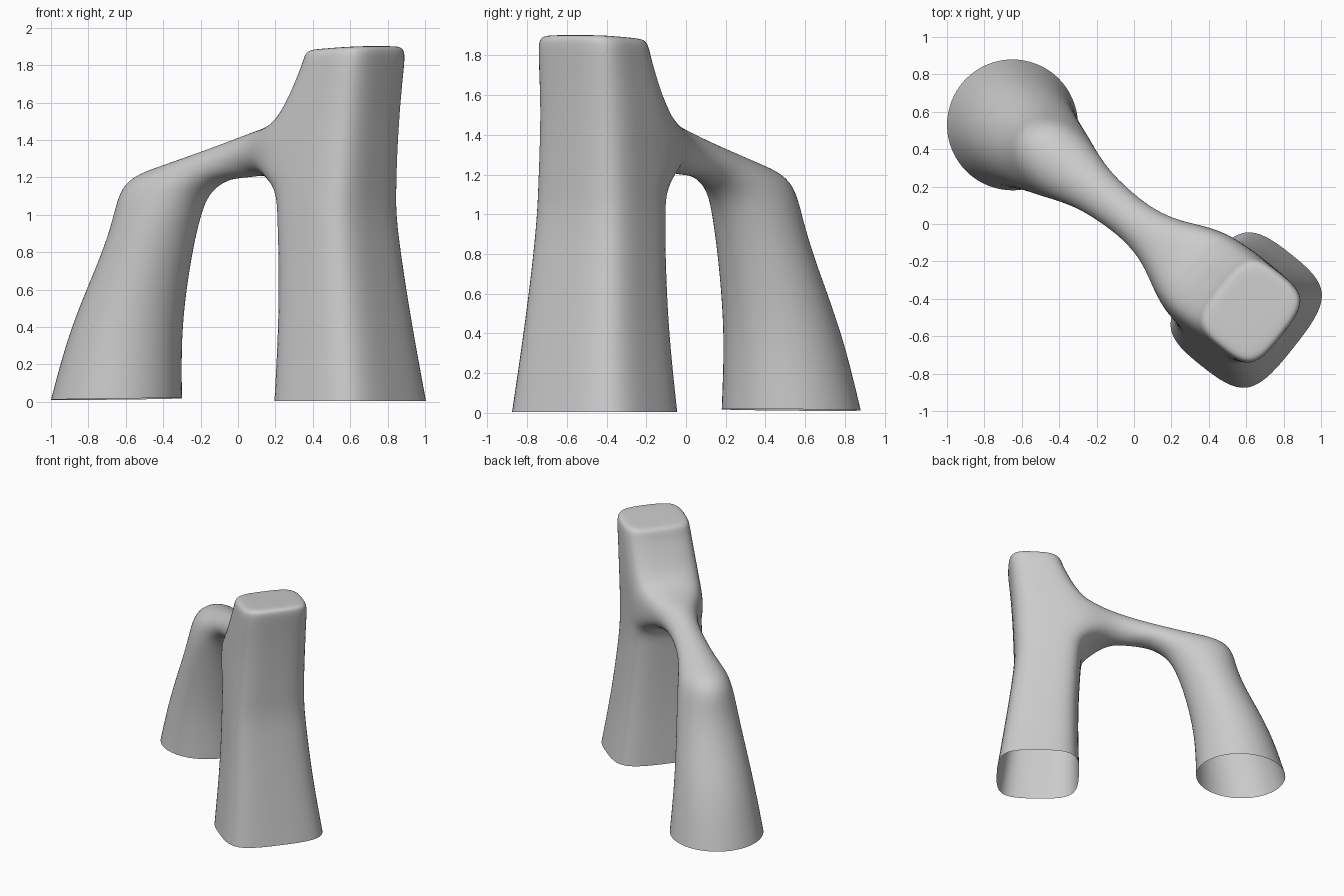
import bpy, bmesh
from mathutils import Vector

if "Cube" in bpy.data.objects:
    bpy.data.objects.remove(bpy.data.objects["Cube"])

# Plan frame: S runs from the tower towards the leg, N lies across it
O = Vector((0.60, -0.46, 0))
S = Vector((-0.784, 0.621, 0))
N = Vector((0.621, 0.784, 0))
UP = Vector((0, 0, 1))

bm = bmesh.new()


def ring(outer, inner, half, side, corner, shift=0.0):
    """Eight cage points around a section spanning outer to inner (s, z)."""
    c = [(outer[i] + inner[i]) / 2 for i in (0, 1)]
    h = [(outer[i] - inner[i]) / 2 for i in (0, 1)]
    unit = [(side, 0), (corner, corner), (0, side), (-corner, corner),
            (-side, 0), (-corner, -corner), (0, -side), (corner, -corner)]
    return [bm.verts.new(O + S * (c[0] + h[0] * u) + N * (half * v + shift)
                         + UP * (c[1] + h[1] * u)) for u, v in unit]


def loft(a, b, skip=()):
    for i in range(8):
        if i not in skip:
            j = (i + 1) % 8
            bm.faces.new((a[i], a[j], b[j], b[i]))


# Tower: z, near side, far side, half width, sideways shift
tower_rows = [(0.005, 0.325, -0.325, 0.385, 0.0),
              (0.40, 0.315, -0.265, 0.335, -0.01),
              (0.75, 0.325, -0.215, 0.305, -0.015),
              (1.00, 0.34, -0.185, 0.29, -0.02),
              (1.15, 0.355, -0.19, 0.285, -0.015),
              (1.30, 0.37, -0.195, 0.28, -0.01),
              (1.50, 0.37, -0.205, 0.275, 0.0),
              (1.70, 0.255, -0.22, 0.265, 0.005),
              (1.83, 0.20, -0.235, 0.26, 0.01),
              (1.895, 0.185, -0.235, 0.25, 0.01),
              (1.90, 0.12, -0.18, 0.18, 0.01)]
tower = []
for z, near, far, half, shift in tower_rows:
    dip = 0.015 if z > 1.8 else 0
    tower.append(ring((near, z - dip), (far, z + dip / 3), half, 1.0, 0.98, shift))
for k in range(len(tower) - 1):
    loft(tower[k], tower[k + 1], skip=(0, 7) if k in (4, 5) else ())
bm.faces.new(tower[-1])

# Leg turning over into the bridge: outer (s, z), inner (s, z), half width
leg_rows = [((1.944, 0.01), (1.244, 0.02), 0.35),
            ((1.83, 0.40), (1.235, 0.40), 0.295),
            ((1.63, 0.78), (1.15, 0.78), 0.24),
            ((1.555, 1.00), (1.08, 0.98), 0.215),
            ((1.52, 1.19), (1.01, 1.10), 0.185),
            ((1.28, 1.26), (0.90, 1.17), 0.135),
            ((1.03, 1.33), (0.80, 1.195), 0.115),
            ((0.79, 1.40), (0.69, 1.20), 0.11),
            ((0.59, 1.46), (0.54, 1.22), 0.15)]
leg = [ring(*row, 1.108, 0.784) for row in leg_rows]
for a, b in zip(leg, leg[1:]):
    loft(a, b)

# Weld the bridge end to the opening in the tower
lo, mid, hi = tower[4:7]
loft(leg[-1], [hi[0], hi[1], mid[1], lo[1], lo[0], lo[7], mid[7], hi[7]])

loose = [v for v in bm.verts if not v.link_faces]
bmesh.ops.delete(bm, geom=loose, context='VERTS')
bmesh.ops.recalc_face_normals(bm, faces=bm.faces)
for f in bm.faces:
    f.smooth = True
mesh = bpy.data.meshes.new("arch_sculpture")
bm.to_mesh(mesh)
bm.free()
obj = bpy.data.objects.new("arch_sculpture", mesh)
bpy.context.collection.objects.link(obj)
sub = obj.modifiers.new("smooth_form", 'SUBSURF')
sub.levels = sub.render_levels = 3
